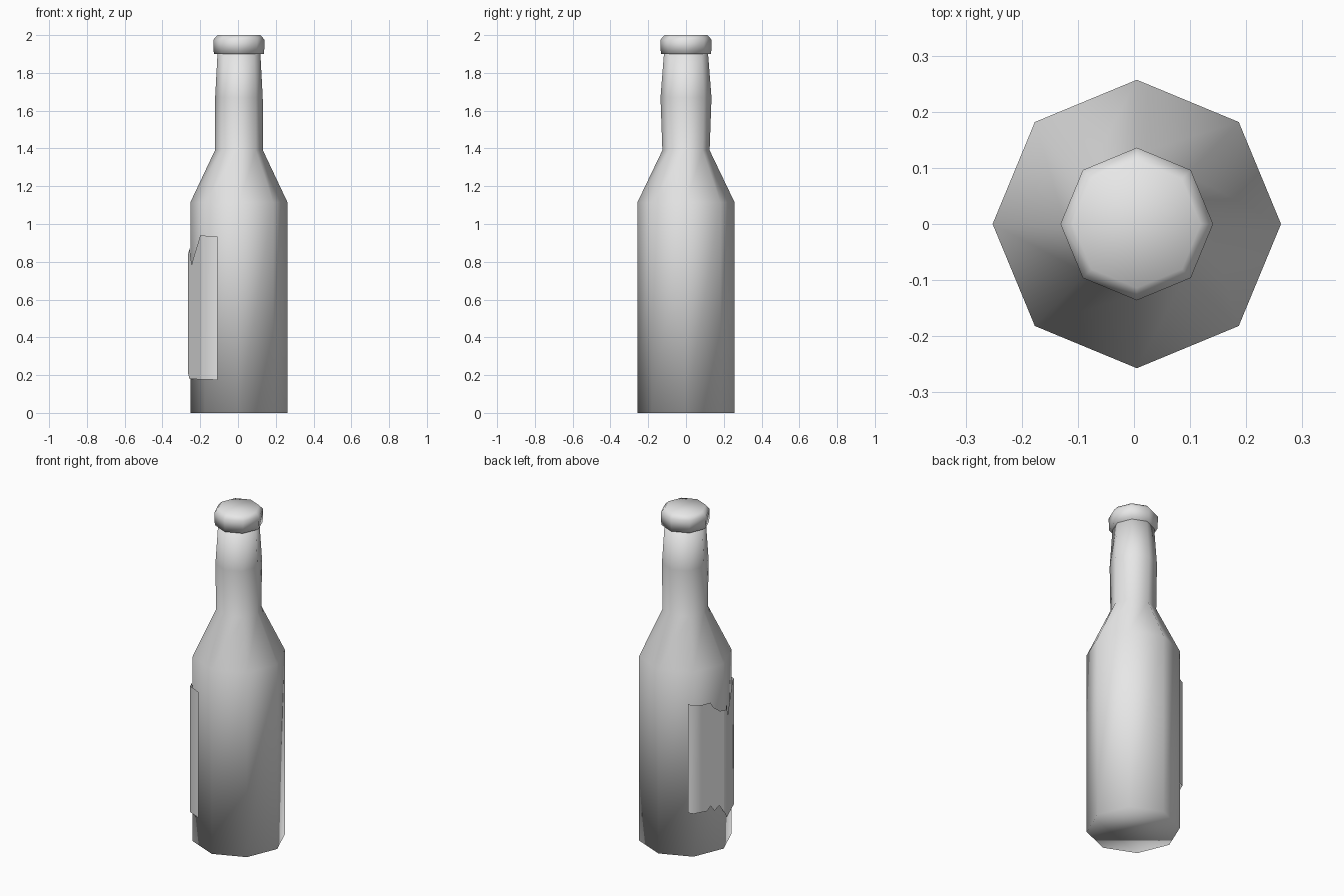
import bpy
import bmesh
from math import cos, sin, pi, floor

if "Cube" in bpy.data.objects:
    bpy.data.objects.remove(bpy.data.objects["Cube"])

SIDES = 8
CENTRE_X = 0.005

grey = bpy.data.materials.new("plain_grey")
grey.use_nodes = True
grey.diffuse_color = (0.8, 0.8, 0.8, 1)
grey.node_tree.nodes["Principled BSDF"].inputs["Base Color"].default_value = (0.8, 0.8, 0.8, 1)


def corner(index, rx, ry):
    """Corner of the octagonal section, counted from the -pi/4 steps of a turn."""
    a = 2 * pi * index / SIDES
    return CENTRE_X + rx * cos(a), ry * sin(a)


def finish(name, bm):
    mesh = bpy.data.meshes.new(name)
    bm.to_mesh(mesh)
    bm.free()
    mesh.materials.append(grey)
    for poly in mesh.polygons:
        poly.use_smooth = True
    obj = bpy.data.objects.new(name, mesh)
    bpy.context.collection.objects.link(obj)
    return obj


def lathe(name, profile):
    """Eight-sided solid from rings given as (x radius, y radius, height)."""
    bm = bmesh.new()
    rings = [[bm.verts.new((*corner(i, rx, ry), z)) for i in range(SIDES)]
             for rx, ry, z in profile]
    for low, high in zip(rings, rings[1:]):
        for i in range(SIDES):
            j = (i + 1) % SIDES
            bm.faces.new((low[i], low[j], high[j], high[i]))
    bm.faces.new(rings[0][::-1])
    bm.faces.new(rings[-1])
    return finish(name, bm)


# Body, shoulder and slightly bulging neck
lathe("bottle", [
    (0.257, 0.257, 0.0),
    (0.257, 0.257, 1.115),
    (0.127, 0.125, 1.39),
    (0.126, 0.135, 1.67),
    (0.113, 0.116, 1.91),
])

# Crown cap with a rounded top rim
lathe("cap", [
    (0.133, 0.133, 1.9),
    (0.136, 0.136, 1.975),
    (0.114, 0.114, 2.0),
])


# Torn paper label: heights are interpolated along the wrapped sheet
def height(edge, u):
    for (u0, z0), (u1, z1) in zip(edge, edge[1:]):
        if u0 <= u <= u1:
            return z0 + (z1 - z0) * (u - u0) / (u1 - u0)
    return edge[-1][1]


def wrap(u, radius=0.27):
    """Point on the octagon, u facets on from the back corner."""
    k = floor(u)
    (x0, y0), (x1, y1) = (corner(2 + k + n, radius, radius) for n in (0, 1))
    return x0 + (x1 - x0) * (u - k), y0 + (y1 - y0) * (u - k)


top = [(0.84, 0.925), (1.24, 0.91), (1.53, 0.91), (1.6, 0.88), (1.82, 0.845),
       (2.0, 0.84), (2.12, 0.87), (2.25, 0.785), (2.4, 0.83), (2.6, 0.88),
       (2.82, 0.94), (3.4, 0.935)]
bottom = [(0.84, 0.267), (1.41, 0.26), (1.53, 0.285), (1.65, 0.25),
          (1.8, 0.275), (1.94, 0.23), (2.1, 0.18), (3.4, 0.175)]

bm = bmesh.new()
columns = []
for u in sorted({u for u, z in top + bottom} | {1.0, 2.0, 3.0}):
    x, y = wrap(u)
    columns.append([bm.verts.new((x, y, height(e, u))) for e in (bottom, top)])
for a, b in zip(columns, columns[1:]):
    bm.faces.new((a[0], b[0], b[1], a[1]))
finish("label", bm)
